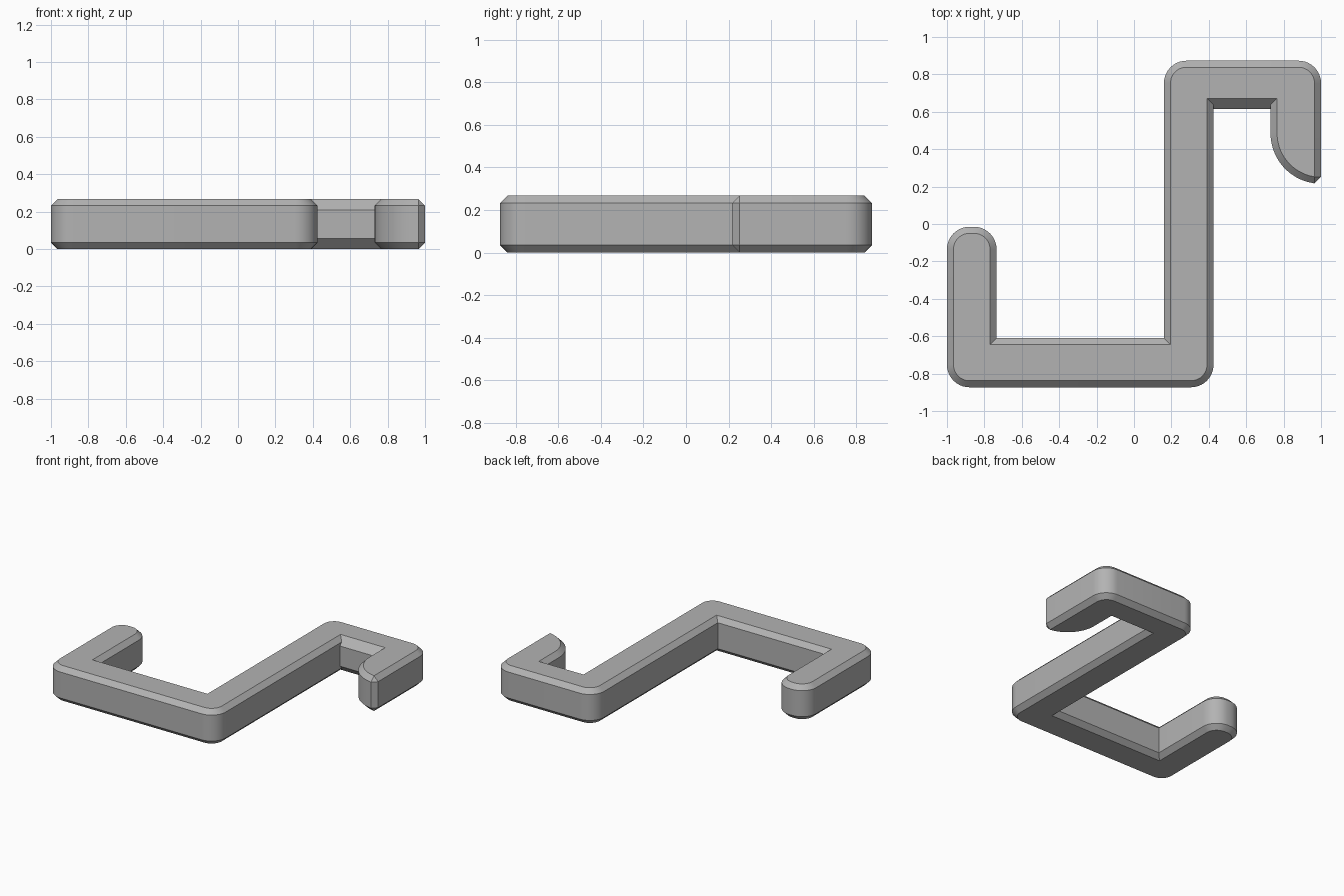
import bpy, bmesh
from math import cos, sin, radians

if "Cube" in bpy.data.objects:
    bpy.data.objects.remove(bpy.data.objects["Cube"])

HEIGHT, CHAMFER, WIDE_CHAMFER, RADIUS = 0.267, 0.035, 0.057, 0.12


def arc(cx, cy, r, start, end, steps=10):
    """Points of an arc about (cx, cy), angles in degrees."""
    angles = [radians(start + (end - start) * i / steps) for i in range(steps + 1)]
    return [(cx + r * cos(a), cy + r * sin(a)) for a in angles]


def outline(d, wide):
    """Hook outline inset by d; the wall inside the hook is inset by wide."""
    r = RADIUS - d
    pts = arc(-0.88, -0.753, r, 180, 270)            # outer elbow, left arm
    pts += arc(0.305, -0.753, r, 270, 360)           # outer elbow, stem
    pts += [(0.425 - d, 0.615 + wide), (0.73 + d, 0.615 + wide)]
    pts += arc(1.0, 0.485, 0.27 - d, 180, 255, 16)   # curved hook tip
    pts += [(0.965, 0.217 + d), (1 - d, 0.252)]      # clipped tip corner
    pts += arc(0.88, 0.753, r, 0, 90)                # hook outer corners
    pts += arc(0.28, 0.753, r, 90, 180)
    pts += [(0.16 + d, -0.61 - d), (-0.735 - d, -0.61 - d)]
    pts += arc(-0.855, -0.135, r, 0, 90)             # rounded left arm end
    pts += arc(-0.88, -0.135, r, 90, 180)
    return pts


# Stack the outline in layers so that both chamfers run round the edges
low = [0, CHAMFER, WIDE_CHAMFER]
levels = low + [HEIGHT - z for z in reversed(low)]
bm = bmesh.new()
rings = []
for z in levels:
    edge = min(z, HEIGHT - z)
    pts = outline(max(0, CHAMFER - edge), max(0, WIDE_CHAMFER - edge))
    rings.append([bm.verts.new((x, y, z)) for x, y in pts])

for a, b in zip(rings, rings[1:]):
    for i in range(len(a)):
        j = (i + 1) % len(a)
        bm.faces.new((a[i], a[j], b[j], b[i]))
bm.faces.new(reversed(rings[0]))
bm.faces.new(rings[-1])
bmesh.ops.remove_doubles(bm, verts=bm.verts, dist=0.0005)
bmesh.ops.recalc_face_normals(bm, faces=bm.faces)

mesh = bpy.data.meshes.new("double_hook")
bm.to_mesh(mesh)
bm.free()
hook = bpy.data.objects.new("double_hook", mesh)
bpy.context.collection.objects.link(hook)

# Plain grey
grey = bpy.data.materials.new("grey")
grey.use_nodes = True
color = (0.45, 0.45, 0.45, 1)
grey.diffuse_color = color
grey.node_tree.nodes["Principled BSDF"].inputs["Base Color"].default_value = color
mesh.materials.append(grey)

bpy.ops.object.select_all(action='DESELECT')
hook.select_set(True)
bpy.context.view_layer.objects.active = hook
bpy.ops.object.shade_smooth_by_angle(angle=radians(30))
